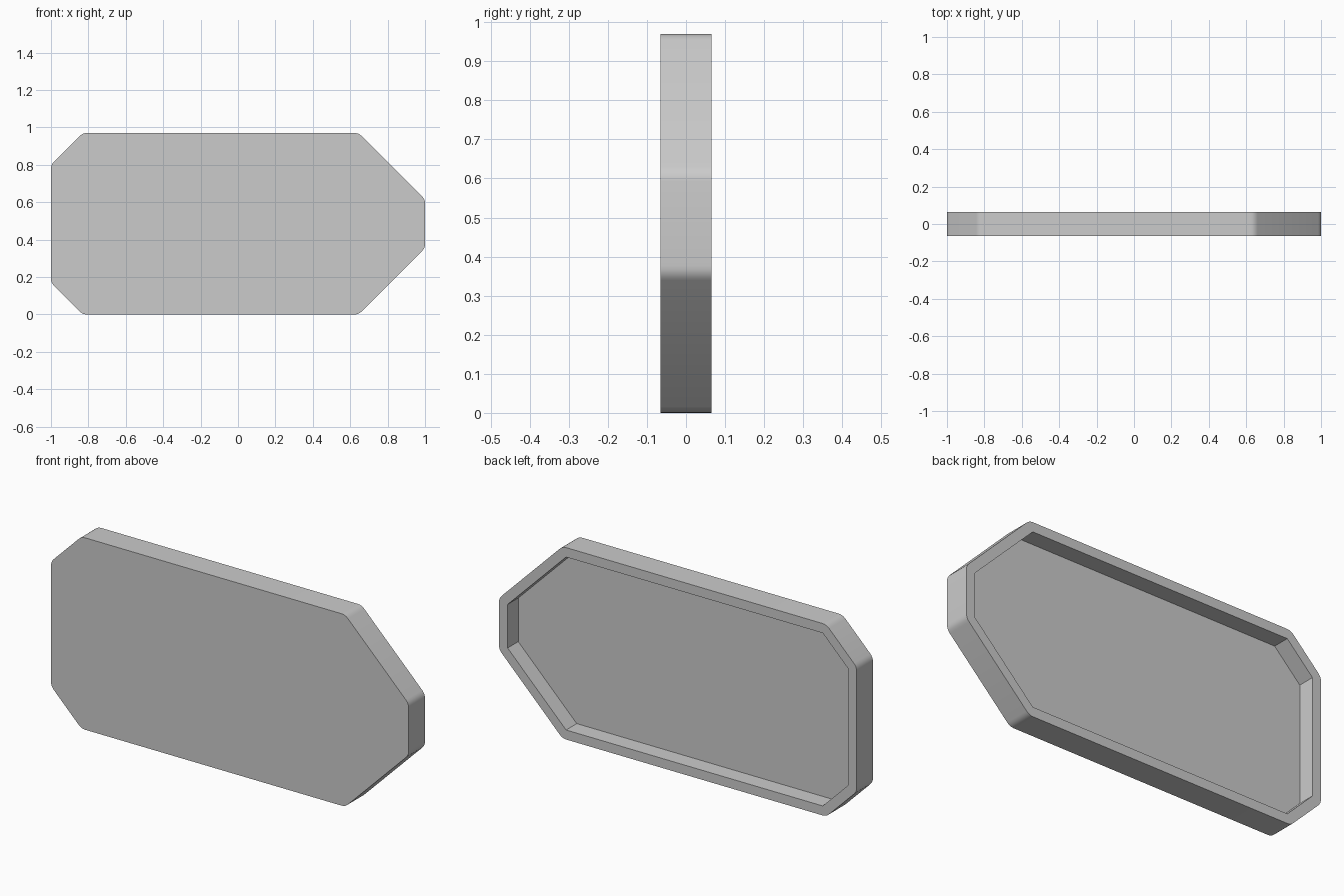
import bpy
import bmesh
import math
from mathutils import Vector

cube = bpy.data.objects.get("Cube")
if cube:
    bpy.data.objects.remove(cube, do_unlink=True)

HEIGHT = 0.97
HALF_DEPTH = 0.065
RIM = 0.048
FLOOR_Y = -0.02
CUT_LEFT, CUT_RIGHT = 0.17, 0.355
ROUND = 0.022     # distance from each corner where rounding starts
STEPS = 4


def outline(inset):
    """Eight-sided outline in the xz plane, moved inwards by inset."""
    x, top, low = 1 - inset, HEIGHT - inset, inset
    shrink = inset * (2 - math.sqrt(2))
    a, b = CUT_LEFT - shrink, CUT_RIGHT - shrink
    return [Vector(p) for p in (
        (a - x, low), (x - b, low), (x, low + b), (x, top - b),
        (x - b, top), (a - x, top), (-x, top - a), (-x, low + a))]


def rounded(points):
    """Replace each corner by a short curve."""
    result = []
    for i, p in enumerate(points):
        start = p + (points[i - 1] - p).normalized() * ROUND
        end = p + (points[(i + 1) % len(points)] - p).normalized() * ROUND
        for s in range(STEPS + 1):
            t = s / STEPS
            result.append(start * (1 - t) ** 2 + p * 2 * t * (1 - t) + end * t ** 2)
    return result


def ring(bm, points, y):
    verts = [bm.verts.new((p.x, y, p.y)) for p in points]
    edges = [bm.edges.new((v, verts[(i + 1) % len(verts)])) for i, v in enumerate(verts)]
    return verts, edges


def wall(bm, a, b):
    for i in range(len(a)):
        j = (i + 1) % len(a)
        bm.faces.new((a[i], a[j], b[j], b[i]))


bm = bmesh.new()
outer, inner = rounded(outline(0)), outline(RIM)

# Front face and outer wall
front, _ = ring(bm, outer, -HALF_DEPTH)
back, back_edges = ring(bm, outer, HALF_DEPTH)
bm.faces.new(front)
wall(bm, front, back)

# Recess wall and floor
mouth, mouth_edges = ring(bm, inner, HALF_DEPTH)
floor, _ = ring(bm, inner, FLOOR_Y)
wall(bm, mouth, floor)
bm.faces.new(floor)

# Flat back rim: each inner corner fans to its rounded outer corner
n = STEPS + 1
for i, m in enumerate(mouth):
    corner = back[i * n:(i + 1) * n]
    for v, w in zip(corner, corner[1:]):
        bm.faces.new((v, w, m))
    k = (i + 1) % len(mouth)
    bm.faces.new((corner[-1], back[k * n], mouth[k], m))

bmesh.ops.recalc_face_normals(bm, faces=bm.faces)
mesh = bpy.data.meshes.new("recessed_panel")
bm.to_mesh(mesh)
bm.free()
panel = bpy.data.objects.new("recessed_panel", mesh)
bpy.context.collection.objects.link(panel)

# Plain grey material
grey = bpy.data.materials.new("light_grey")
grey.use_nodes = True
colour = (0.6, 0.6, 0.6, 1)
grey.diffuse_color = colour
grey.node_tree.nodes["Principled BSDF"].inputs["Base Color"].default_value = colour
mesh.materials.append(grey)

# Smooth rounded corners, crisp rim and recess
bpy.ops.object.select_all(action='DESELECT')
panel.select_set(True)
bpy.context.view_layer.objects.active = panel
bpy.ops.object.shade_smooth_by_angle(angle=math.radians(30))
